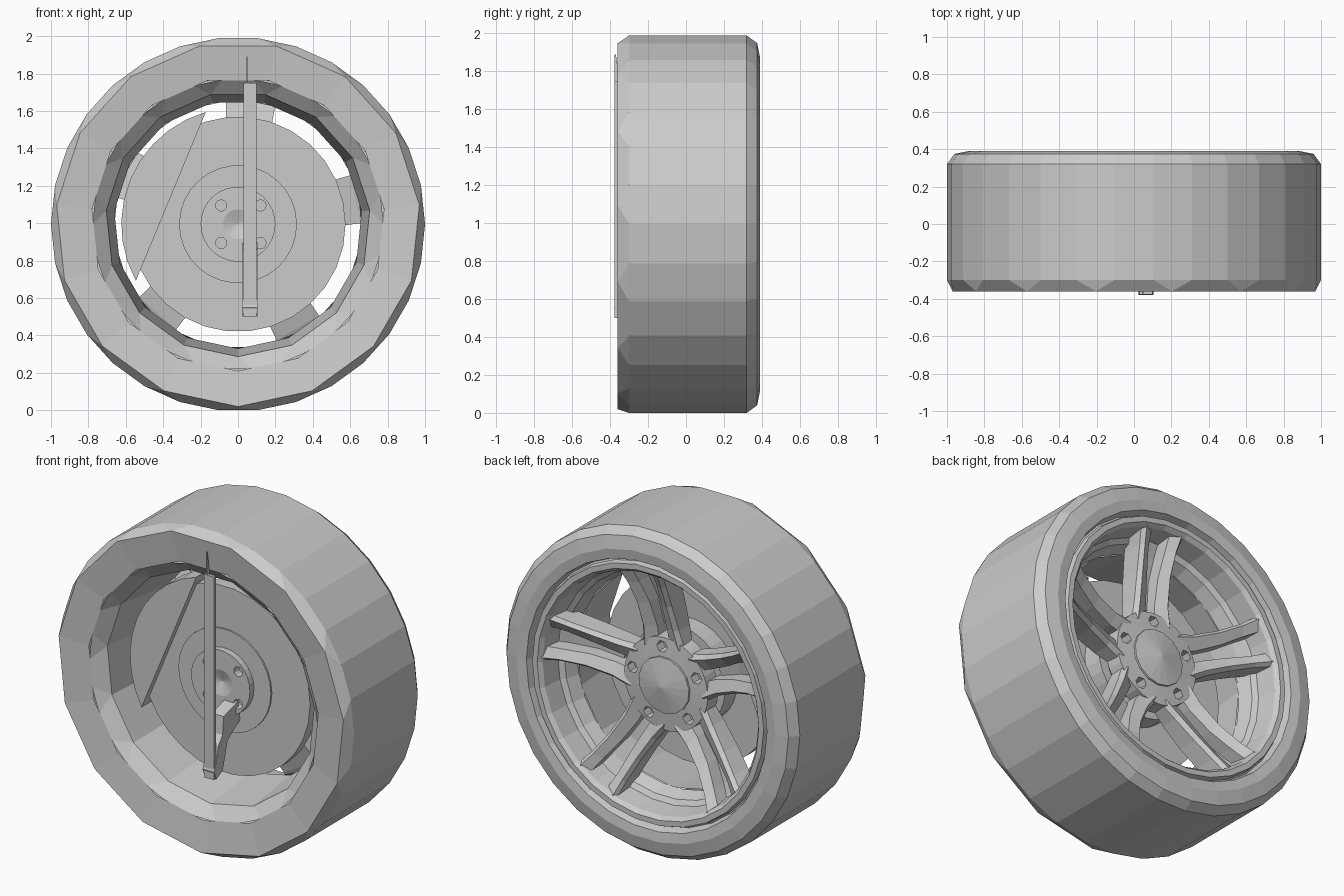
import bpy, bmesh, math
from mathutils import Vector

CZ = 0.9945  # axle height

cube = bpy.data.objects.get("Cube")
if cube:
    bpy.data.objects.remove(cube, do_unlink=True)

grey = bpy.data.materials.new("plain_grey")
grey.use_nodes = True
colour = (0.6, 0.6, 0.6, 1)
grey.diffuse_color = colour
grey.node_tree.nodes["Principled BSDF"].inputs["Base Color"].default_value = colour


def finish(name, bm):
    bmesh.ops.recalc_face_normals(bm, faces=bm.faces)
    mesh = bpy.data.meshes.new(name)
    bm.to_mesh(mesh)
    bm.free()
    mesh.materials.append(grey)
    ob = bpy.data.objects.new(name, mesh)
    bpy.context.collection.objects.link(ob)
    return ob


def ring(bm, r, y, n):
    """Ring of n vertices about the axle, with a flat side on top."""
    out = []
    for k in range(n):
        a = math.tau * (k + 0.5) / n
        out.append(bm.verts.new((r * math.sin(a), y, CZ + r * math.cos(a))))
    return out


def lathe(name, profile, n=30, cap=False):
    """Profile of (radius, y) or (radius, y, sides); the side count may halve."""
    bm = bmesh.new()
    rings = [ring(bm, p[0], p[1], p[2] if len(p) > 2 else n) for p in profile]
    for a, b in zip(rings, rings[1:]):
        m = len(b)
        for j in range(m):
            k = (j + 1) % m
            if len(a) == m:
                bm.faces.new((a[j], a[k], b[k], b[j]))
            else:
                bm.faces.new((a[2 * j], a[2 * j + 1], b[j]))
                bm.faces.new((a[2 * j + 1], a[2 * k], b[k], b[j]))
    if cap:
        bm.faces.new(rings[0])
        bm.faces.new(rings[-1])
    return finish(name, bm)


def loft(name, sections, angle):
    """Bridge sections of (radial, tangential, y) points, turned about the axle."""
    bm = bmesh.new()
    c, s = math.cos(angle), math.sin(angle)
    loops = [[bm.verts.new((r * c - t * s, y, CZ + r * s + t * c)) for r, t, y in sec]
             for sec in sections]
    for a, b in zip(loops, loops[1:]):
        for i in range(len(a)):
            j = (i + 1) % len(a)
            bm.faces.new((a[i], a[j], b[j], b[i]))
    bm.faces.new(loops[0])
    bm.faces.new(loops[-1])
    return finish(name, bm)


def prism(name, points, offset):
    """Extrude a flat outline."""
    bm = bmesh.new()
    face = bm.faces.new([bm.verts.new(p) for p in points])
    new = bmesh.ops.extrude_face_region(bm, geom=[face])["geom"]
    bmesh.ops.translate(bm, vec=Vector(offset),
                        verts=[v for v in new if isinstance(v, bmesh.types.BMVert)])
    return finish(name, bm)


def drill(target, x, y, z, r, sides, depth):
    """Cut a round or hexagonal hole along the axle direction."""
    outline = [(x + r * math.cos(math.tau * i / sides), y, z + r * math.sin(math.tau * i / sides))
               for i in range(sides)]
    cutter = prism("hole_cutter", outline, (0, depth, 0))
    cutter.hide_render = True
    cutter.hide_viewport = True
    cut = target.modifiers.new("hole", "BOOLEAN")
    cut.operation = "DIFFERENCE"
    cut.solver = "EXACT"
    cut.object = cutter


# Tyre, with a coarser, slightly dished sidewall on the inner side
lathe("tyre", [(0.805, 0.33), (0.82, 0.383), (0.88, 0.391), (0.96, 0.375), (1, 0.32),
               (1, -0.3), (0.975, -0.36, 15), (0.785, -0.335, 15)])

# Rim barrel and outer flange
lathe("rim_barrel", [(0.778, -0.335), (0.708, -0.265, 15), (0.665, 0.12, 15)])
lathe("rim_flange", [(0.805, 0.33), (0.795, 0.335), (0.788, 0.37), (0.755, 0.37),
                     (0.735, 0.345), (0.72, 0.22), (0.69, 0.2), (0.66, 0.12)])

# Wheel centre and its shallow conical cap
centre = lathe("wheel_centre", [(0.25, 0.06), (0.29, 0.1), (0.285, 0.195), (0.165, 0.205)], 30, True)
lathe("centre_cap", [(0.175, 0.16), (0.172, 0.216), (0.001, 0.245)], 15, True)

# Five twin spokes, each pair joined by a recessed web: radius, offset, face y, half width, depth
stations = [(0.22, 0.09, 0.202, 0.052, 0.1), (0.34, 0.077, 0.217, 0.046, 0.13),
            (0.5, 0.08, 0.257, 0.04, 0.15), (0.64, 0.095, 0.31, 0.036, 0.16),
            (0.735, 0.108, 0.357, 0.042, 0.16)]
for i in range(5):
    angle = math.radians(12 + 72 * i)
    for side, label in ((1, "a"), (-1, "b")):
        loft(f"spoke_{i + 1}{label}",
             [[(r, side * (t + w), y - 0.025), (r, side * (t + w / 2), y),
               (r, side * (t - w), y - 0.035), (r, side * (t - w), y - d),
               (r, side * (t + w), y - d)] for r, t, y, w, d in stations], angle)
    loft(f"spoke_web_{i + 1}",
         [[(r, -t, y - d + 0.03), (r, t, y - d + 0.03), (r, t, y - d), (r, -t, y - d)]
          for r, t, y, w, d in stations[1:]], angle)
    # Hexagonal bolt pocket at the root of the pair
    drill(centre, 0.23 * math.cos(angle), 0.14, CZ + 0.23 * math.sin(angle), 0.036, 6, 0.1)

# Brake disc and axle hub
lathe("brake_disc", [(0.575, -0.12), (0.575, -0.05)], 30, True)
hub = lathe("axle_hub", [(0.315, 0.07), (0.315, -0.13), (0.2, -0.13), (0.2, -0.17),
                         (0.08, -0.17), (0.001, -0.145)], 30, True)
for sx in (-1, 1):
    for sz in (-1, 1):
        drill(hub, 0.015 + 0.105 * sx, -0.2, CZ + 0.1 * sz, 0.03, 12, 0.1)

# Brake caliper: a segment clipped off by a straight chord
arc = [math.radians(106 + 103 * i / 10) for i in range(11)]
prism("brake_caliper", [(0.624 * math.cos(a), -0.16, CZ + 0.624 * math.sin(a)) for a in arc],
      (0, 0.15, 0))

# Upright strut with a thin pointed fin, and the lower arm that ties it to the hub
prism("strut", [(x, -0.376, z) for x, z in ((0.03, 0.5), (0.1, 0.5), (0.1, 1.75), (0.03, 1.75))],
      (0, 0.02, 0))
prism("strut_fin", [(0.045, y, z) for y, z in (
    (-0.376, 1.7), (-0.376, 1.89), (-0.37, 1.89), (-0.34, 1.7))], (0.006, 0, 0))
prism("lower_arm", [(0.025, y, z) for y, z in (
    (-0.36, 0.5), (-0.38, 0.55), (-0.365, 0.6), (-0.34, 0.7), (-0.3, 0.75), (-0.29, 0.86),
    (-0.15, 0.9), (-0.13, 0.78), (-0.25, 0.7), (-0.3, 0.53))], (0.08, 0, 0))
